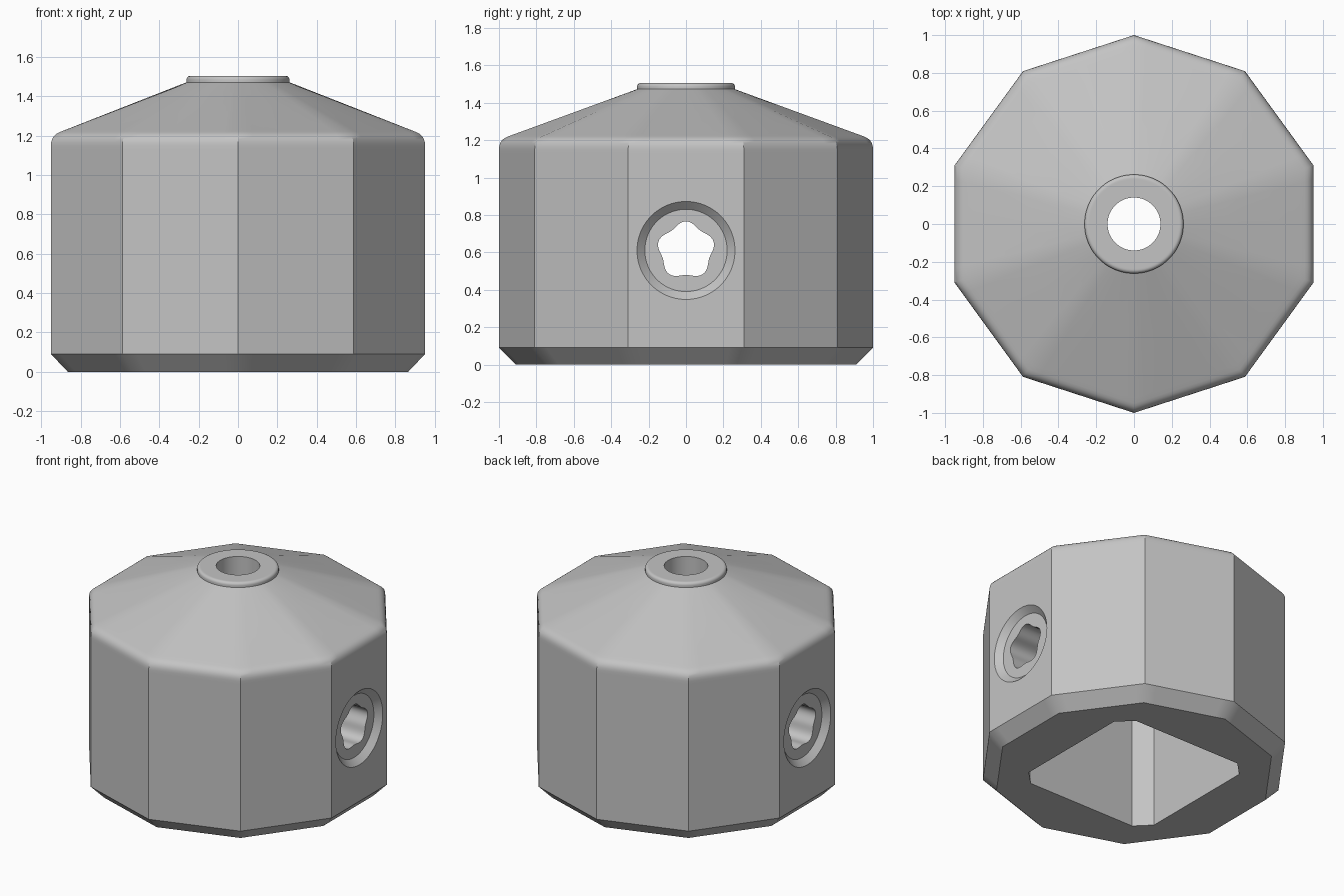
import bpy, bmesh, math
from math import sin, cos, pi, radians

if "Cube" in bpy.data.objects:
    bpy.data.objects.remove(bpy.data.objects["Cube"])

SIDES, STEPS = 10, 8
COUNT = SIDES * STEPS

# Single grey material
grey = bpy.data.materials.new("grey")
grey.use_nodes = True
colour = (0.55, 0.55, 0.55, 1)
grey.diffuse_color = colour
grey.node_tree.nodes["Principled BSDF"].inputs["Base Color"].default_value = colour


def decagon(radius, z):
    """Ten-sided ring with a corner on +y, subdivided along its sides."""
    pts = []
    for side in range(SIDES):
        a, b = (pi / 2 + 2 * pi * (side + k) / SIDES for k in (0, 1))
        for i in range(STEPS):
            t = i / STEPS
            pts.append((radius * (cos(a) * (1 - t) + cos(b) * t),
                        radius * (sin(a) * (1 - t) + sin(b) * t), z))
    return pts


def circle(radius, z):
    return [(radius * cos(pi / 2 + 2 * pi * i / COUNT),
             radius * sin(pi / 2 + 2 * pi * i / COUNT), z) for i in range(COUNT)]


def blend(ring_a, ring_b, t):
    return [tuple(p + (q - p) * t for p, q in zip(a, b)) for a, b in zip(ring_a, ring_b)]


def loft(name, rings):
    """Closed solid skinned through rings of equal length."""
    bm = bmesh.new()
    loops = [[bm.verts.new(p) for p in ring] for ring in rings]
    for low, high in zip(loops, loops[1:]):
        for i in range(len(low)):
            j = (i + 1) % len(low)
            bm.faces.new((low[i], low[j], high[j], high[i]))
    bm.faces.new(loops[0])
    bm.faces.new(loops[-1])
    bmesh.ops.recalc_face_normals(bm, faces=bm.faces)
    mesh = bpy.data.meshes.new(name)
    bm.to_mesh(mesh)
    bm.free()
    obj = bpy.data.objects.new(name, mesh)
    bpy.context.collection.objects.link(obj)
    mesh.materials.append(grey)
    return obj


# Knob body: chamfered foot, straight walls, rounded shoulder
rings = [decagon(0.91, 0), decagon(1, 0.09), decagon(1, 0.11), decagon(1, 1.13)]
for i in range(7):
    t = i / 6
    r = (1 - t) ** 2 + 2 * t * (1 - t) + t * t * 0.95
    z = (1 - t) ** 2 * 1.15 + 2 * t * (1 - t) * 1.203 + t * t * 1.22
    rings.append(decagon(r, z))

# Sloping top blends from ten sides to a round collar
shoulder, neck = rings[-1], circle(0.262, 1.472)
rings += [blend(shoulder, neck, t) for t in (0.04, 0.5, 0.97)]
rings += [neck, circle(0.262, 1.485)]
for i in range(1, 6):
    a = i * pi / 10
    rings.append(circle(0.242 + 0.02 * cos(a), 1.485 + 0.02 * sin(a)))
rings.append(circle(0.235, 1.505))
body = loft("knob_body", rings)

# Square pocket with clipped corners, open at the bottom
h, c = 0.525, 0.425
corners = [(h, -c), (h, c), (c, h), (-c, h), (-h, c), (-h, -c), (-c, -h), (c, -h)]
cutters = [loft("pocket_cutter", [[(x, y, z) for x, y in corners] for z in (-0.1, 1.0)]),
           loft("top_hole_cutter", [circle(0.14, 0.9), circle(0.14, 1.6)])]


def side_ring(x, radius, lobe=0):
    pts = []
    for i in range(COUNT):
        a = 2 * pi * i / COUNT
        r = radius + lobe * cos(5 * a)
        pts.append((x, r * sin(a), 0.61 + r * cos(a)))
    return pts


# Countersunk five-lobed sockets on both flanks
wall = cos(pi / SIDES)
for side, s in (("left", 1), ("right", -1)):
    cutters.append(loft(side + "_countersink_cutter", [
        side_ring(s * (wall - 0.04), 0.22), side_ring(s * (wall + 0.04), 0.304)]))
    cutters.append(loft(side + "_socket_cutter", [
        side_ring(s * 0.4, 0.143, 0.012), side_ring(s * 1.1, 0.143, 0.012)]))

bpy.ops.object.select_all(action="DESELECT")
bpy.context.view_layer.objects.active = body
body.select_set(True)
for cutter in cutters:
    cutter.hide_render = True
    mod = body.modifiers.new(cutter.name, "BOOLEAN")
    mod.operation = "DIFFERENCE"
    mod.solver = "EXACT"
    mod.object = cutter
    bpy.ops.object.modifier_apply(modifier=mod.name)
    bpy.data.objects.remove(cutter)

bpy.ops.object.shade_smooth_by_angle(angle=radians(30))
